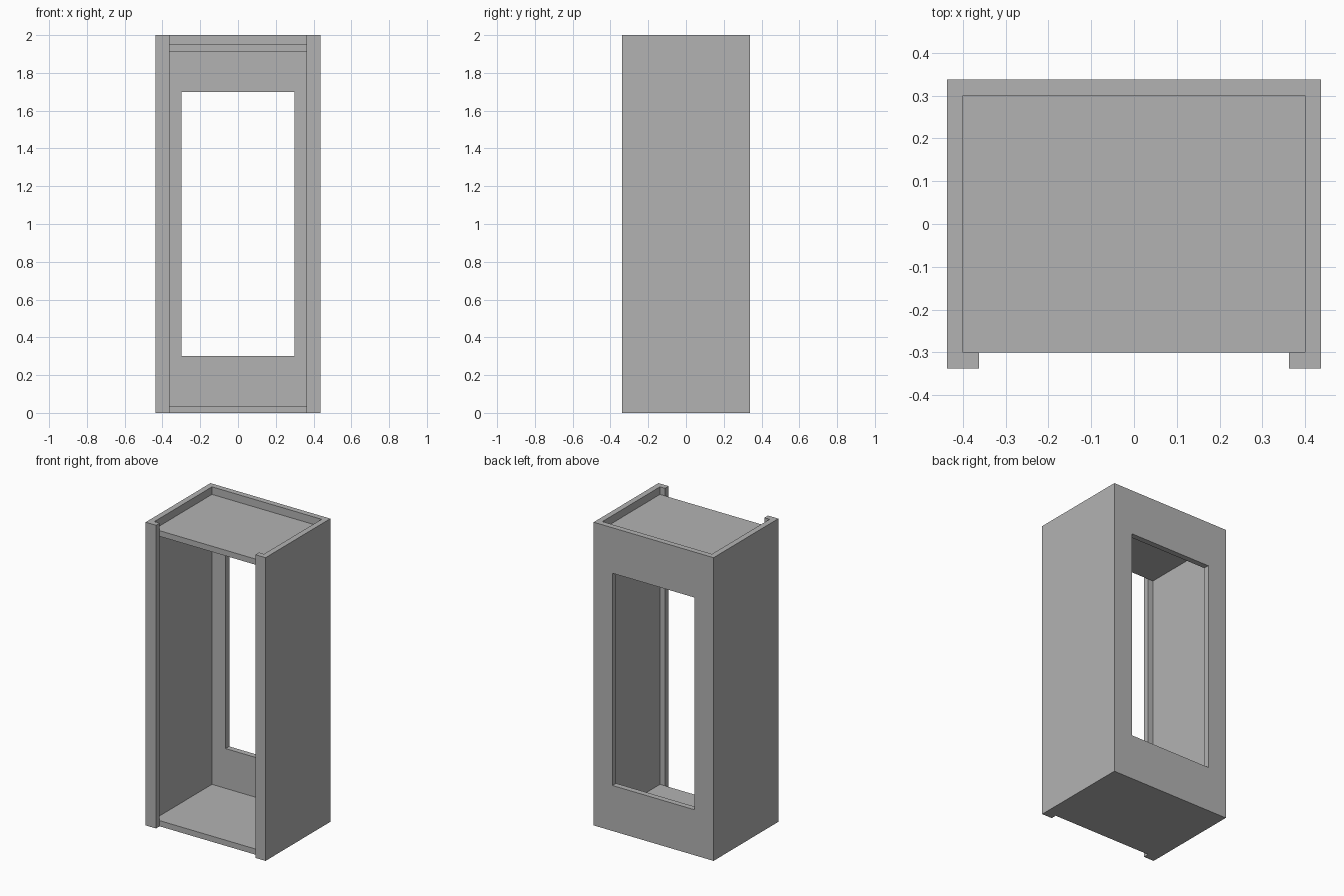
import bpy
import bmesh

if "Cube" in bpy.data.objects:
    bpy.data.objects.remove(bpy.data.objects["Cube"], do_unlink=True)

T = 0.0375               # board thickness
X, Y, H = 0.4375, 0.3375, 2.0   # half width, half depth, height
LIP = 0.3625             # inner edge of the front stiles

grey = bpy.data.materials.new("plain grey")
grey.use_nodes = True
colour = (0.45, 0.45, 0.45, 1)
grey.diffuse_color = colour
grey.node_tree.nodes["Principled BSDF"].inputs["Base Color"].default_value = colour


def prism(name, outline, z0, z1):
    """Extrude a flat outline upward from z0 to z1."""
    bm = bmesh.new()
    face = bm.faces.new([bm.verts.new((x, y, z0)) for x, y in outline])
    top = bmesh.ops.extrude_face_region(bm, geom=[face])["geom"]
    verts = [g for g in top if isinstance(g, bmesh.types.BMVert)]
    bmesh.ops.translate(bm, verts=verts, vec=(0, 0, z1 - z0))
    bmesh.ops.recalc_face_normals(bm, faces=bm.faces)
    mesh = bpy.data.meshes.new(name)
    bm.to_mesh(mesh)
    bm.free()
    mesh.materials.append(grey)
    obj = bpy.data.objects.new(name, mesh)
    bpy.context.collection.objects.link(obj)
    return obj


def rectangle(x, y0, y1):
    return [(-x, y0), (x, y0), (x, y1), (-x, y1)]


# Cabinet shell: back, sides and front stiles as one C-shaped section
half = [(X, Y), (X, -Y), (LIP, -Y), (LIP, -Y + T), (X - T, -Y + T), (X - T, Y - T)]
shell = prism("cabinet_shell", half + [(-x, y) for x, y in reversed(half)], 0, H)

# Window opening through the back
cutter = prism("window_cutter", rectangle(0.3, Y - 2 * T, Y + T), 0.3, 1.7)
cutter.hide_render = True
cut = shell.modifiers.new("window", "BOOLEAN")
cut.operation = "DIFFERENCE"
cut.solver = "EXACT"
cut.object = cutter
bpy.context.view_layer.objects.active = shell
bpy.ops.object.modifier_apply(modifier=cut.name)
bpy.data.objects.remove(cutter, do_unlink=True)

# Floor and recessed top boards
for name, z in (("floor_board", 0), ("top_board", 1.9125)):
    prism(name, rectangle(X - T, -Y + T, Y - T), z, z + T)
